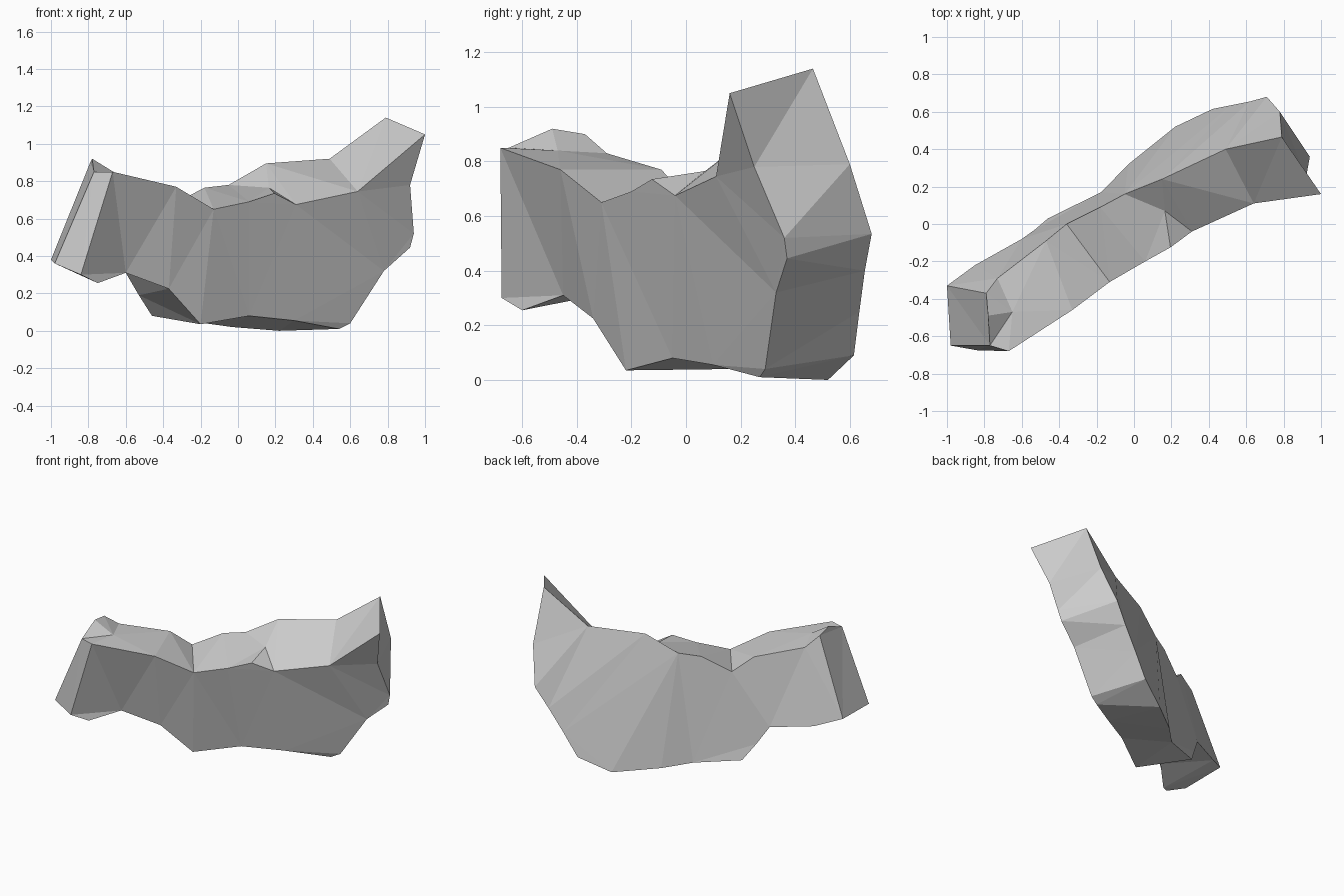
import bpy, bmesh

if "Cube" in bpy.data.objects:
    bpy.data.objects.remove(bpy.data.objects["Cube"])

# Paired rims of the slab, clockwise seen from the front, starting at top left
front_rim = [
    (-.67, -.68, .85), (-.33, -.46, .77), (-.13, -.31, .65), (.06, -.20, .69),
    (.195, -.125, .735), (.31, -.04, .675), (.64, .11, .745), (1, .16, 1.05),
    (.92, .25, .78), (.94, .36, .52), (.92, .37, .445), (.78, .33, .32),
    (.6, .29, .04), (.54, .27, .01), (.3, .1, .055), (.06, -.05, .08),
    (-.2, -.22, .035), (-.37, -.34, .225), (-.6, -.45, .31),
    (-.75, -.60, .255), (-.84, -.675, .30)]
back_rim = [
    (-.73, -.29, .83), (-.47, -.09, .77), (-.36, 0, .67), (-.18, .09, .765),
    (-.05, .16, .78), (.15, .24, .895), (.49, .40, .92), (.79, .465, 1.14),
    (.78, .60, .79), (.71, .68, .535), (.62, .655, .40), (.52, .635, .25),
    (.42, .615, .09), (.22, .52, 0), (-.03, .32, .02), (-.175, .17, .04),
    (-.46, .03, .08), (-.53, -.03, .19), (-.6, -.08, .31),
    (-.85, -.22, .33), (-1, -.33, .38)]

bm = bmesh.new()
F = [bm.verts.new(p) for p in front_rim]
B = [bm.verts.new(p) for p in back_rim]
n = len(F)

# Front and back of the slab
caps = [bm.faces.new(F), bm.faces.new(B[::-1])]

# Chipped left end and the little crest above it
low = bm.verts.new((-.98, -.65, .36))
high = bm.verts.new((-.77, -.65, .85))
crest_a = bm.verts.new((-.78, -.49, .92))
crest_b = bm.verts.new((-.79, -.37, .90))
inner = bm.verts.new((-.65, -.47, .84))
step = bm.verts.new((.165, .07, .765))   # dip where the top steps up

# Rim strip, with the extra corners worked into their segments
for i in range(n - 1):
    ring = [F[i], B[i], B[i + 1], F[i + 1]]
    if i == 0:
        ring.insert(1, inner)
    elif i == n - 2:
        ring.insert(3, low)
    elif i == 3:
        ring.insert(3, step)
    elif i == 4:
        bm.faces.new((F[4], step, F[5]))
        bm.faces.new((step, B[5], F[5]))
        bm.faces.new((step, B[4], B[5]))
        continue
    bm.faces.new(ring)

for ring in ((F[-1], low, high, F[0]), (low, B[-1], crest_b, crest_a, high),
             (B[-1], B[0], crest_b), (F[0], high, inner),
             (high, crest_a, inner), (crest_a, crest_b, inner),
             (crest_b, B[0], inner)):
    bm.faces.new(ring)

# Flat rock facets
bmesh.ops.recalc_face_normals(bm, faces=bm.faces[:])
bmesh.ops.triangulate(bm, faces=bm.faces[:], quad_method='BEAUTY', ngon_method='BEAUTY')
bmesh.ops.recalc_face_normals(bm, faces=bm.faces[:])

mesh = bpy.data.meshes.new("broken_wall_slab")
bm.to_mesh(mesh)
bm.free()
slab = bpy.data.objects.new("broken_wall_slab", mesh)
bpy.context.collection.objects.link(slab)
